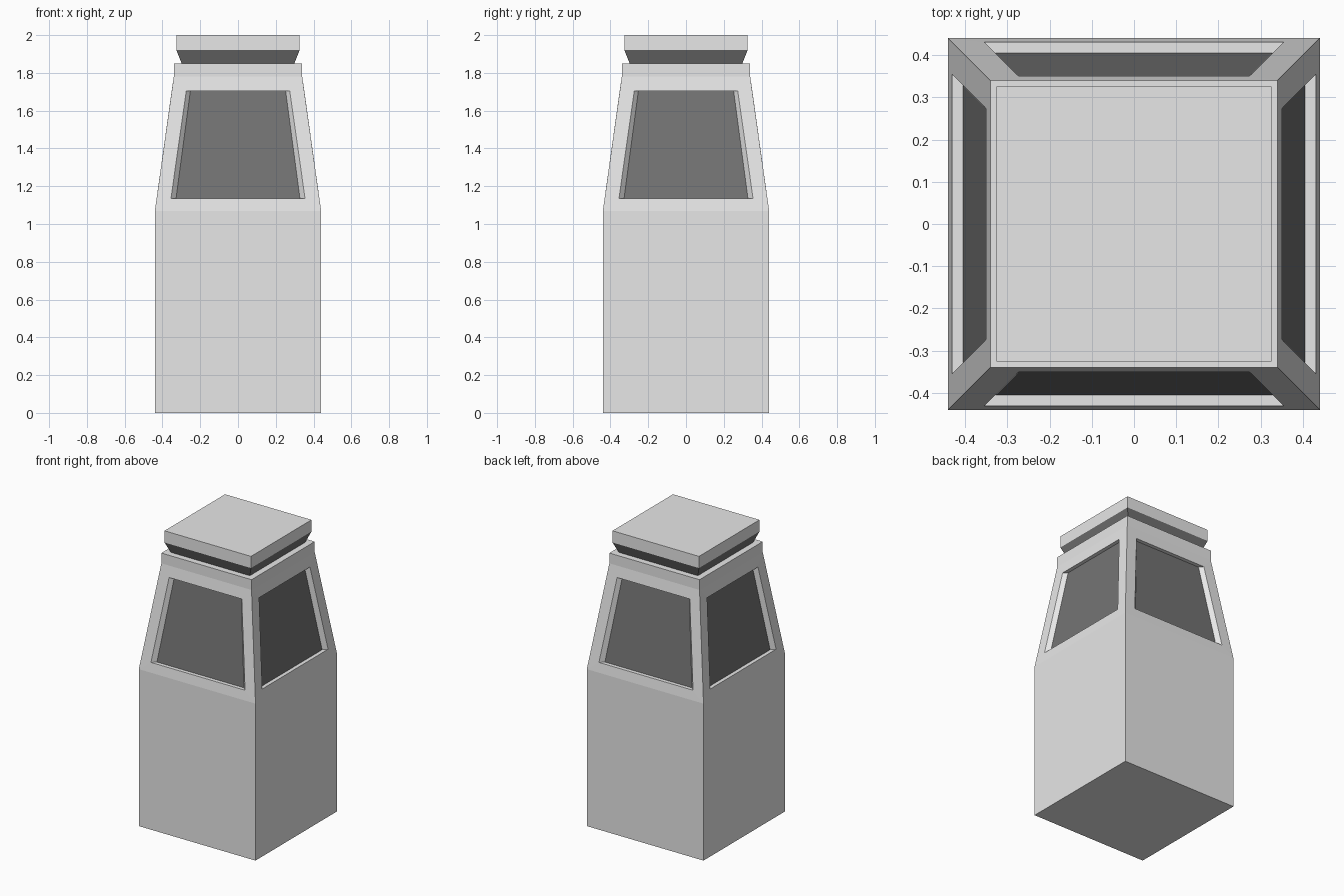
import bpy, bmesh
from mathutils import Vector

cube = bpy.data.objects.get("Cube")
if cube:
    bpy.data.objects.remove(cube, do_unlink=True)


def make_material(name, value):
    mat = bpy.data.materials.new(name)
    mat.use_nodes = True
    colour = (value, value, value, 1)
    mat.diffuse_color = colour
    mat.node_tree.nodes["Principled BSDF"].inputs["Base Color"].default_value = colour
    return mat


light = make_material("light grey", 0.8)
dark = make_material("dark grey", 0.175)


def square_loft(profile):
    """Closed square solid through (half width, height) pairs."""
    bm = bmesh.new()
    rings = [[bm.verts.new((sx * h, sy * h, z))
              for sx, sy in ((-1, -1), (1, -1), (1, 1), (-1, 1))]
             for h, z in profile]
    bm.faces.new(rings[0][::-1])
    bm.faces.new(rings[-1])
    for low, high in zip(rings, rings[1:]):
        for i in range(4):
            j = (i + 1) % 4
            bm.faces.new((low[i], low[j], high[j], high[i]))
    bm.normal_update()
    return bm


def finish(bm, name, *materials):
    bmesh.ops.recalc_face_normals(bm, faces=bm.faces)
    mesh = bpy.data.meshes.new(name)
    bm.to_mesh(mesh)
    bm.free()
    for mat in materials:
        mesh.materials.append(mat)
    obj = bpy.data.objects.new(name, mesh)
    bpy.context.collection.objects.link(obj)
    return obj


def fit_window(face, out, low, high):
    """Place a window face; low and high are (half width, distance, height)."""
    side = Vector((-out.y, out.x, 0))
    middle = face.calc_center_median().z
    for v in face.verts:
        half, dist, z = high if v.co.z > middle else low
        sign = 1 if v.co.dot(side) > 0 else -1
        v.co = side * sign * half + out * dist + Vector((0, 0, z))


# Body: square base, tapered upper part, short collar
body = square_loft([(0.44, 0), (0.44, 1.07), (0.34, 1.78), (0.34, 1.85)])

# Recessed windows with level sills in the four tapered sides
for face in [f for f in body.faces if 0.05 < f.normal.z < 0.5]:
    out = Vector((round(face.normal.x), round(face.normal.y), 0))
    bmesh.ops.inset_individual(body, faces=[face], thickness=0.06)
    fit_window(face, out, (0.355, 0.431, 1.135), (0.274, 0.351, 1.705))
    bmesh.ops.inset_individual(body, faces=[face], thickness=0.02)
    fit_window(face, out, (0.328, 0.405, 1.135), (0.252, 0.325, 1.705))
    face.material_index = 1
finish(body, "body", light, dark)

# Flared neck and flat lid
finish(square_loft([(0.298, 1.85), (0.326, 1.92)]), "neck", dark)
finish(square_loft([(0.326, 1.92), (0.326, 2.0)]), "lid", light)
